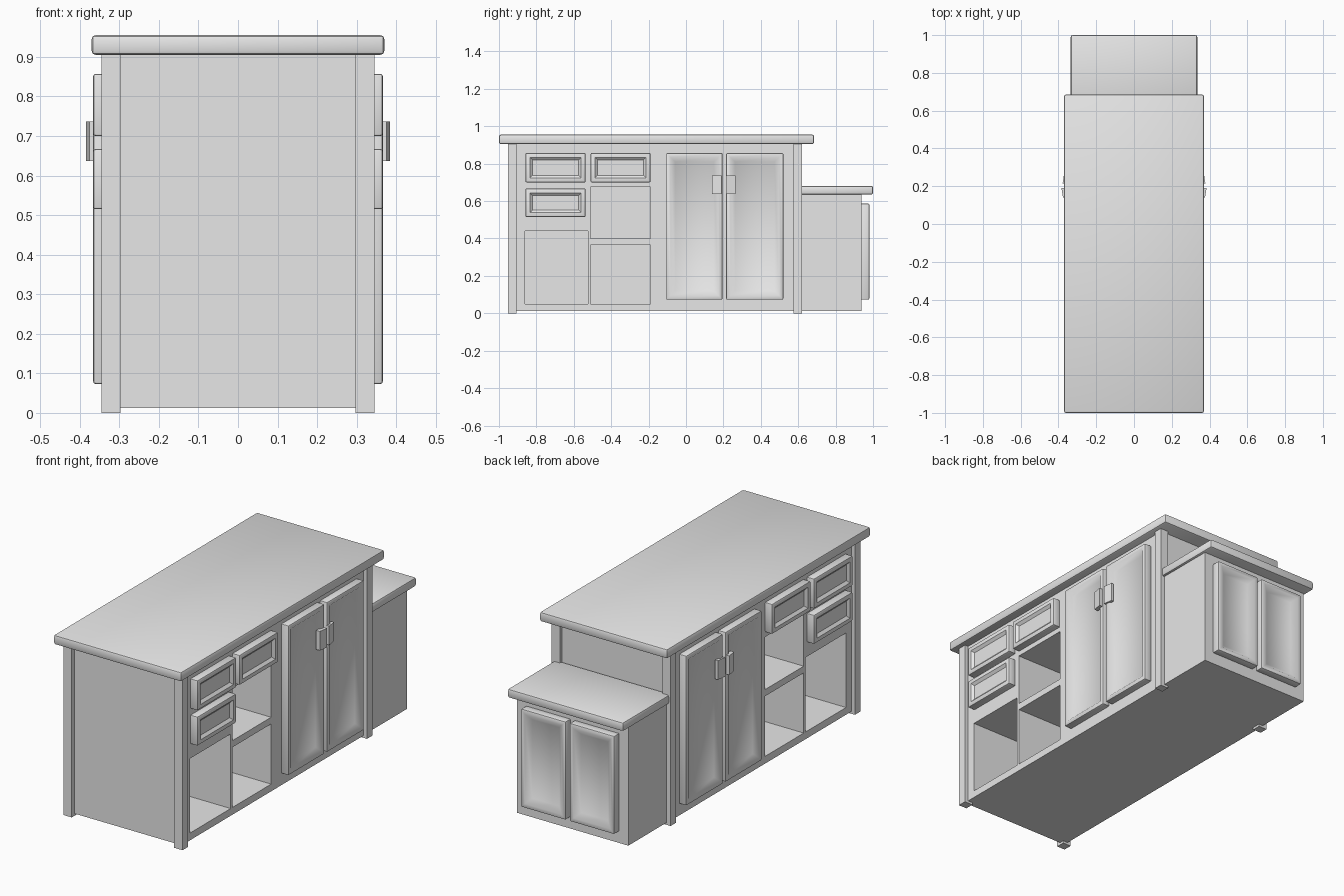
import bpy, bmesh, math
from mathutils import Vector

old = bpy.data.objects.get("Cube")
if old:
    bpy.data.objects.remove(old, do_unlink=True)

paint = bpy.data.materials.new("light_grey")
paint.use_nodes = True
GREY = (0.8, 0.8, 0.8, 1)
paint.diffuse_color = GREY
paint.node_tree.nodes["Principled BSDF"].inputs["Base Color"].default_value = GREY


def add_box(bm, x, y, z):
    """Add a box given its (min, max) range on each axis."""
    verts = bmesh.ops.create_cube(bm, size=1)["verts"]
    for v in verts:
        v.co = Vector([sum(r) / 2 + c * (r[1] - r[0]) for c, r in zip(v.co, (x, y, z))])
    return verts


def finish(name, bm, bevel=0, segments=2):
    bmesh.ops.recalc_face_normals(bm, faces=bm.faces)
    mesh = bpy.data.meshes.new(name)
    bm.to_mesh(mesh)
    bm.free()
    mesh.materials.append(paint)
    obj = bpy.data.objects.new(name, mesh)
    bpy.context.collection.objects.link(obj)
    bpy.ops.object.select_all(action='DESELECT')
    obj.select_set(True)
    bpy.context.view_layer.objects.active = obj
    if bevel:
        mod = obj.modifiers.new("Bevel", 'BEVEL')
        mod.width, mod.segments = bevel, segments
        mod.limit_method, mod.angle_limit = 'ANGLE', math.radians(60)
        bpy.ops.object.modifier_apply(modifier=mod.name)
        bpy.ops.object.shade_smooth_by_angle(angle=math.radians(40))
    return obj


def box(name, x, y, z, bevel=0):
    bm = bmesh.new()
    add_box(bm, x, y, z)
    return finish(name, bm, bevel)


def panel(name, x, y, z, out, frame, slope, depth):
    """Front with a flat frame and a sloped, sunken centre."""
    bm = bmesh.new()
    add_box(bm, x, y, z)
    bmesh.ops.recalc_face_normals(bm, faces=bm.faces)
    bm.normal_update()
    face = max(bm.faces, key=lambda f: f.normal.dot(Vector(out)))
    bmesh.ops.inset_region(bm, faces=[face], thickness=frame)
    bmesh.ops.inset_region(bm, faces=[face], thickness=slope, depth=-depth)
    finish(name, bm, 0.006)


def side(s, a, b):
    """Range on x for one side of the cabinet."""
    return tuple(sorted((s * a, s * b)))


# Main cabinet with open cubbies cut into both long sides
body = box("cabinet_body", (-0.325, 0.325), (-0.93, 0.6), (0.012, 0.906))
bm = bmesh.new()
for s in (1, -1):
    for y, z in (((-0.86, -0.525), (0.05, 0.44)),
                 ((-0.51, -0.19), (0.4, 0.675)),
                 ((-0.51, -0.19), (0.05, 0.365))):
        add_box(bm, side(s, 0.02, 0.5), y, z)
cutter = finish("cubby_cutter", bm)
cutter.hide_render = True
mod = body.modifiers.new("Cubbies", 'BOOLEAN')
mod.operation, mod.solver, mod.object = 'DIFFERENCE', 'EXACT', cutter
bpy.context.view_layer.objects.active = body
bpy.ops.object.modifier_apply(modifier=mod.name)
bpy.data.objects.remove(cutter, do_unlink=True)

# Worktop and lower end cabinet
box("worktop", (-0.37, 0.37), (-1, 0.685), (0.905, 0.955), 0.01)
box("end_cabinet", (-0.322, 0.322), (0.595, 0.937), (0.012, 0.637))
box("end_worktop", (-0.335, 0.335), (0.6, 1), (0.635, 0.682), 0.01)

for s, label in ((1, "left"), (-1, "right")):
    # Corner posts
    for end, y in (("front", (-0.952, -0.905)), ("back", (0.575, 0.62))):
        box(f"{end}_{label}_post", side(s, 0.297, 0.345), y, (0, 0.906))

    # Drawer fronts
    for i, (y, z) in enumerate((((-0.858, -0.537), (0.7, 0.857)),
                                ((-0.51, -0.19), (0.7, 0.857)),
                                ((-0.858, -0.537), (0.515, 0.667)))):
        panel(f"{label}_drawer_{i + 1}", side(s, 0.322, 0.366), y, z, (s, 0, 0), 0.033, 0.02, 0.012)

    # Tall doors
    for i, y in enumerate(((-0.105, 0.195), (0.215, 0.52))):
        panel(f"{label}_door_{i + 1}", side(s, 0.322, 0.366), y, (0.073, 0.857),
              (s, 0, 0), 0.032, 0.035, 0.02)

    # Slanted handles, tallest beside the gap between the doors
    for i, (near, far, reach) in enumerate(((0.19, 0.14, 0.384), (0.215, 0.265, 0.378))):
        bm = bmesh.new()
        add_box(bm, side(s, 0.355, reach), tuple(sorted((near, far))), (0.637, 0.737))
        for v in bm.verts:
            if abs(v.co.x) > 0.36 and abs(v.co.y - far) < 0.01:
                v.co.x -= s * 0.008
        finish(f"{label}_handle_{i + 1}", bm)

    # End cabinet doors
    panel(f"end_{label}_door", side(s, 0.012, 0.27), (0.935, 0.98), (0.073, 0.587),
          (0, 1, 0), 0.032, 0.04, 0.022)
